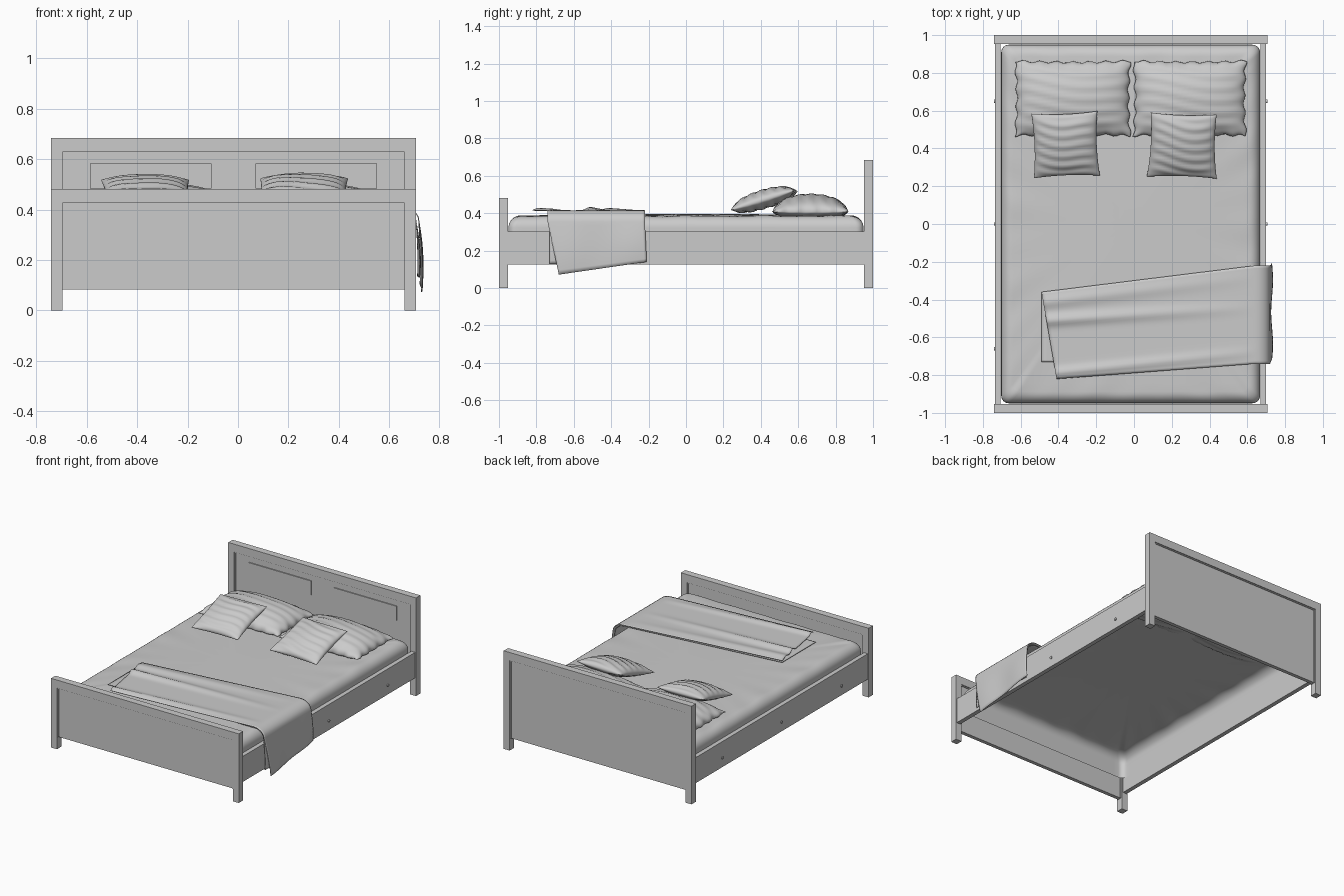
import bpy, bmesh, math, random
from mathutils import Vector, Matrix

if "Cube" in bpy.data.objects:
    bpy.data.objects.remove(bpy.data.objects["Cube"])

random.seed(4)
CX, HW = -0.018, 0.724          # bed centre line and half width
LEG, RAIL = 0.046, 0.056


def make(name, verts, faces, smooth=False):
    me = bpy.data.meshes.new(name)
    me.from_pydata(verts, [], faces)
    bm = bmesh.new()
    bm.from_mesh(me)
    bmesh.ops.remove_doubles(bm, verts=bm.verts, dist=1e-5)
    bmesh.ops.recalc_face_normals(bm, faces=bm.faces)
    bm.to_mesh(me)
    bm.free()
    ob = bpy.data.objects.new(name, me)
    bpy.context.collection.objects.link(ob)
    if smooth:
        me.polygons.foreach_set("use_smooth", [True] * len(me.polygons))
    return ob


def prism(name, pts, y0, y1):
    """Extrude an x-z outline along y."""
    n = len(pts)
    v = [(x, y0, z) for x, z in pts] + [(x, y1, z) for x, z in pts]
    f = [tuple(range(n)), tuple(range(n, 2 * n))]
    f += [(i, (i + 1) % n, n + (i + 1) % n, n + i) for i in range(n)]
    return make(name, v, f)


def box(name, x0, x1, y0, y1, z0, z1):
    return prism(name, [(x0, z0), (x1, z0), (x1, z1), (x0, z1)], y0, y1)


def mitred_frame(name, hw, w, rail, zb, zt, y0, y1):
    """Two uprights and a top rail meeting in mitred corners."""
    for side, s in (("left", -1), ("right", 1)):
        o, i = CX + s * hw, CX + s * (hw - w)
        prism(f"{name}_{side}_post", [(o, zb), (i, zb), (i, zt - rail), (o, zt)], y0, y1)
    prism(f"{name}_top_rail", [(CX - hw, zt), (CX - hw + w, zt - rail),
                               (CX + hw - w, zt - rail), (CX + hw, zt)], y0, y1)


def end_board(name, zt, y0, y1):
    mitred_frame(name, HW, LEG, RAIL, 0, zt, y0, y1)
    mitred_frame(name + "_lip", HW - LEG, 0.006, 0.006, 0.083, zt - RAIL, y0 + 0.006, y1 - 0.006)
    box(name + "_panel", CX - HW + LEG, CX + HW - LEG, y0 + 0.011, y1 - 0.011, 0.083, zt - RAIL)


# headboard and footboard
end_board("headboard", 0.684, 0.952, 1.0)
end_board("footboard", 0.482, -1.0, -0.952)
for side, s in (("left", -1), ("right", 1)):
    a, b = sorted((CX + s * 0.088, CX + s * 0.57))
    box(f"headboard_{side}_plaque", a, b, 0.956, 0.966, 0.484, 0.583)

# side rails with round bolt caps
for side, s in (("left", -1), ("right", 1)):
    a, b = sorted((CX + s * 0.688, CX + s * 0.718))
    box(f"{side}_side_rail", a, b, -0.955, 0.955, 0.125, 0.303)
    for k, y in enumerate((-0.66, 0, 0.65)):
        bpy.ops.mesh.primitive_cylinder_add(vertices=16, radius=0.009, depth=0.008,
                                            location=(CX + s * 0.72, y, 0.19),
                                            rotation=(0, math.pi / 2, 0))
        bpy.context.object.name = f"{side}_bolt_cap_{k + 1}"


# mattress sheet: open shell of rounded-rectangle rings with gathers
def round_rect(a, b, r, nx=36, ny=54, nc=6):
    pts = []
    for k, n in enumerate((ny, nx, ny, nx)):
        sx, sy = ((1, 1), (-1, 1), (-1, -1), (1, -1))[k]
        c = Vector((sx * (a - r), sy * (b - r)))
        arc = [c + r * Vector((math.cos(t), math.sin(t)))
               for t in [math.pi / 2 * (k + j / nc) for j in range(nc + 1)]]
        if pts:
            p = pts[-1]
            pts += [p.lerp(arc[0], j / n) for j in range(1, n)]
        pts += arc
    n = nx
    p = pts[-1]
    return pts + [p.lerp(pts[0], j / ny) for j in range(1, ny)]


R, A, B = 0.062, 0.685, 0.949
rings = [(0, 0.22), (0, 0.29)]
rings += [(R * (1 - math.cos(t)), 0.323 + R * math.sin(t)) for t in
          [math.pi / 2 * j / 7 for j in range(8)]]
verts = []
for inset, z in rings:
    for i, p in enumerate(round_rect(A - inset, B - inset, 0.04)):
        g = math.sin(i * 0.9) + math.sin(i * 0.53 + 1)
        verts.append((CX + p.x, p.y, z + 0.0018 * g * (inset / R)))
N = len(round_rect(A, B, 0.04))
base = round_rect(A - R, B - R, 0.04)
levels = [0.95, 0.9, 0.8, 0.65, 0.5, 0.3, 0.1]
for f in levels:
    for i, p in enumerate(base):
        g = math.sin(i * 0.9) + math.sin(i * 0.53 + 1)
        verts.append((CX + p.x * f, p.y * f, 0.385 + 0.012 * (1 - f * f) + 0.0018 * g * f ** 6))
M = len(rings) + len(levels)
faces = [(k * N + i, k * N + (i + 1) % N, (k + 1) * N + (i + 1) % N, (k + 1) * N + i)
         for k in range(M - 1) for i in range(N)]
faces.append(tuple((M - 1) * N + i for i in range(N)))
make("mattress_sheet", verts, faces, True)


# pillows: two domed grids sharing a seam, with creases
def pillow(name, centre, sx, sy, top, bottom, tilt=0, turn=0, pinch=0.05, wave=0, taper=0,
           crease=0.003, shift=0, n=36):
    ph = random.uniform(0, 6)
    m = Matrix.Translation(centre) @ Matrix.Rotation(turn, 4, 'Z') @ Matrix.Rotation(tilt, 4, 'X')
    v, f = [], []
    for sgn, h in ((1, top), (-1, bottom)):
        o = len(v)
        for j in range(n + 1):
            for i in range(n + 1):
                u, w = math.sin(math.pi * (i / n - 0.5)), math.sin(math.pi * (j / n - 0.5))
                x = sx * u * (1 - pinch * (1 - w * w)) * (1 + taper * w)
                y = sy * w * (1 - pinch * (1 - u * u))
                x += wave * abs(u) ** 8 * math.sin(14 * w + ph)
                y += wave * abs(w) ** 8 * math.sin(22 * u + ph)
                d = max(0, (1 - u * u) * (1 - w * w))
                c = crease * math.sin(19 * w + 2.5 * u + 1.5 * math.sin(3 * u + ph)) * min(1, 3 * d)
                z = sgn * h * d ** 0.45 * (1 + shift * w) + c
                v.append(m @ Vector((x, y, z)))
        f += [(o + j * (n + 1) + i, o + j * (n + 1) + i + 1, o + (j + 1) * (n + 1) + i + 1,
               o + (j + 1) * (n + 1) + i) for j in range(n) for i in range(n)]
    return make(name, v, f, True)


pillow("left_pillow", (-0.325, 0.665, 0.408), 0.305, 0.198, 0.095, 0.045, pinch=0.03, wave=0.006)
pillow("right_pillow", (0.295, 0.665, 0.408), 0.298, 0.198, 0.095, 0.045, pinch=0.03, wave=0.006)
pillow("left_cushion", (-0.362, 0.42, 0.468), 0.175, 0.178, 0.052, 0.042, tilt=0.28,
       turn=0.04, pinch=0.06, crease=0.004)
pillow("right_cushion", (0.258, 0.415, 0.47), 0.18, 0.178, 0.054, 0.044, tilt=0.3,
       turn=-0.03, pinch=0.06, taper=-0.03, crease=0.004)


# throw blanket: strips that run over the bed and hang down the right side
def throw(name, back, front, edge_y, low, hem_y, z, out, folds, nu=60, nv=36):
    v = []
    for j in range(nv + 1):
        t = j / nv                                   # 0 back edge, 1 front edge
        x0 = back[0] + (front[0] - back[0]) * t
        y0 = back[1] + (front[1] - back[1]) * t
        y1 = edge_y[0] + (edge_y[1] - edge_y[0]) * t
        y2 = hem_y[0] + (hem_y[1] - hem_y[0]) * t
        zl = low[0] + (low[1] - low[0]) * t
        for i in range(nu + 1):
            s = i / nu
            if s < 0.7:                              # lying flat
                k = s / 0.7
                x, y = x0 + (0.64 - x0) * k, y0 + (y1 - y0) * k
                h = z + sum(a * math.exp(-((t - c - d * k) / w) ** 2) * (1 - k) ** e
                            for c, d, w, a, e in folds)
            elif s < 0.8:                            # bend over the edge
                q = (s - 0.7) / 0.1 * math.pi / 2
                x, y = 0.64 + (out - 0.64) * math.sin(q), y1
                h = z - 0.06 * (1 - math.cos(q))
            else:                                    # hanging part
                k = (s - 0.8) / 0.2
                x = out + 0.016 * math.sin(k * 2.2) * (0.7 + 0.3 * math.sin(9 * t))
                y, h = y1 + (y2 - y1) * k, z - 0.06 + (zl - z + 0.06) * k
            v.append((x, y, h))
    w = nu + 1
    f = [(j * w + i, j * w + i + 1, (j + 1) * w + i + 1, (j + 1) * w + i)
         for j in range(nv) for i in range(nu)]
    ob = make(name, v, f, True)
    mod = ob.modifiers.new("thickness", 'SOLIDIFY')
    mod.thickness, mod.offset = 0.004, 0
    return ob


throw("throw_under_layer", (-0.49, -0.36), (-0.49, -0.73), (-0.23, -0.73), (0.14, 0.13),
      (-0.23, -0.73), 0.403, 0.708, [])
throw("throw_top_layer", (-0.49, -0.36), (-0.41, -0.82), (-0.22, -0.74), (0.14, 0.072),
      (-0.21, -0.68), 0.414, 0.718,
      [(0.33, 0.1, 0.06, 0.018, 0.8), (0.12, 0, 0.07, 0.012, 0.7), (0.93, -0.05, 0.05, 0.014, 0.5)])
